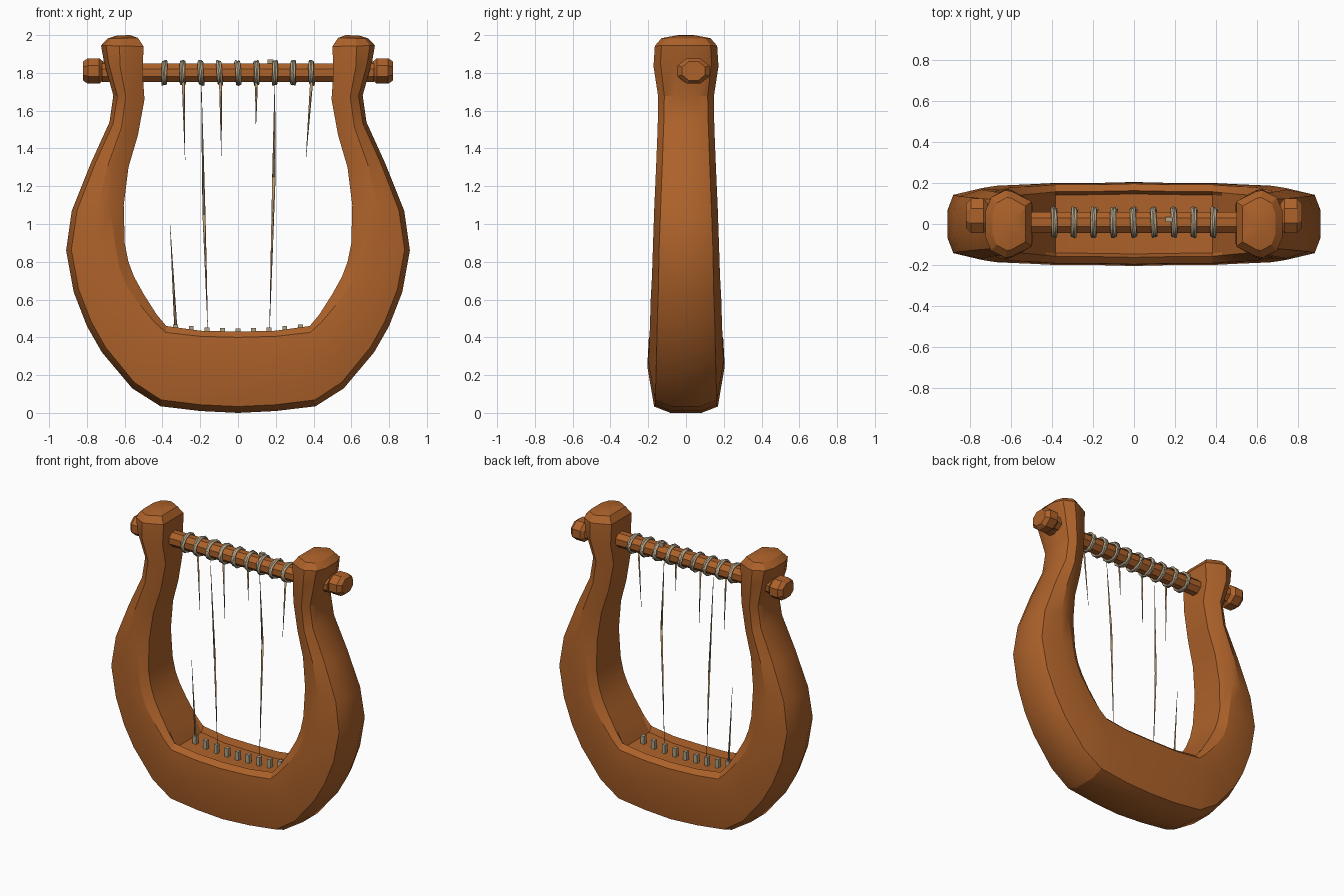
import bpy, bmesh, math
from mathutils import Vector

cube = bpy.data.objects.get("Cube")
if cube:
    bpy.data.objects.remove(cube, do_unlink=True)


def material(name, rgb):
    m = bpy.data.materials.new(name)
    m.use_nodes = True
    m.diffuse_color = (*rgb, 1)
    m.node_tree.nodes["Principled BSDF"].inputs["Base Color"].default_value = (*rgb, 1)
    return m


wood = material("warm wood", (0.42, 0.122, 0.023))
rope = material("pale cord", (0.44, 0.36, 0.24))
gut = material("tan string", (0.50, 0.32, 0.16))


def finish(bm, name, mat, angle=None):
    bmesh.ops.recalc_face_normals(bm, faces=bm.faces)
    mesh = bpy.data.meshes.new(name)
    bm.to_mesh(mesh)
    bm.free()
    mesh.materials.append(mat)
    ob = bpy.data.objects.new(name, mesh)
    bpy.context.collection.objects.link(ob)
    if angle:
        bpy.ops.object.select_all(action='DESELECT')
        ob.select_set(True)
        bpy.context.view_layer.objects.active = ob
        bpy.ops.object.shade_smooth_by_angle(angle=math.radians(angle))


def loft(name, rings, mat, angle=None):
    """Skin closed rings of equal length and cap both ends."""
    bm = bmesh.new()
    vs = [[bm.verts.new(p) for p in r] for r in rings]
    n = len(vs[0])
    for a, b in zip(vs, vs[1:]):
        for i in range(n):
            j = (i + 1) % n
            bm.faces.new((a[i], a[j], b[j], b[i]))
    for r in (vs[0], vs[-1]):
        bm.faces.new(r)
    finish(bm, name, mat, angle)


# Frame stations: inner x z, outer x z, half depth, front shoulder, groove
half = [
    (0, .43, 0, 0, .205, .07, .1),
    (.2, .435, .2, .01, .2, .07, .1),
    (.38, .46, .41, .035, .2, .08, .09),
    (.43, .52, .56, .13, .195, .1, 0),
    (.50, .63, .72, .32, .19, .14, 0),
    (.55, .72, .80, .46, .187, .17, 0),
    (.58, .80, .87, .64, .18, .17, 0),
    (.60, .90, .91, .86, .175, .16, 0),
    (.605, 1.1, .88, 1.07, .168, .27, 0),
    (.58, 1.3, .78, 1.32, .158, .36, 0),
    (.53, 1.47, .68, 1.54, .15, .45, 0),
    (.495, 1.66, .66, 1.68, .147, .5, 0),
    (.505, 1.80, .71, 1.86, .172, .45, 0),
    (.50, 1.94, .725, 1.945, .165, .42, 0),
    (.53, 1.985, .69, 1.982, .13, .42, 0),
    (.57, 2.0, .64, 1.998, .05, .42, 0),
]


def frame_ring(st, side):
    ix, iz, ox, oz, hy, s, g = st
    rim = .82 - .36 * s
    prof = [(g, rim - .08), (0, rim), (s, .96), (.4 + s * .4, 1),
            (.93 - .12 * s, .83 - .1 * s), (1, .4)]
    loop = [(t, -y) for t, y in prof] + [(t, y) for t, y in reversed(prof)]
    return [(side * (ix + (ox - ix) * t), y * hy, iz + (oz - iz) * t) for t, y in loop]


rings = [frame_ring(s, -1) for s in reversed(half[1:])] + [frame_ring(s, 1) for s in half]
loft("frame", rings, wood, 24)


# Crossbar and its end knobs
BAR_Y, BAR_Z = .008, 1.8


def x_ring(x, ry, rz, y, z, n=8):
    return [(x, y + ry * math.cos(math.tau * (i + .5) / n),
             z + rz * math.sin(math.tau * (i + .5) / n)) for i in range(n)]


loft("crossbar", [x_ring(x, .055, .053, BAR_Y, BAR_Z) for x in (-.72, -.3, 0, .3, .72)], wood)
for side, label in ((1, "left"), (-1, "right")):
    steps = ((.66, .06, .055), (.715, .065, .055), (.735, .092, .073),
             (.795, .092, .073), (.82, .065, .055))
    loft(label + "_knob", [x_ring(side * x, ry, rz, .04, 1.81) for x, ry, rz in steps], wood)


def tube(name, pts, radius, mat):
    cu = bpy.data.curves.new(name, 'CURVE')
    cu.dimensions = '3D'
    cu.bevel_depth = radius
    cu.bevel_resolution = 1
    cu.use_fill_caps = True
    sp = cu.splines.new('POLY')
    sp.points.add(len(pts) - 1)
    for p, co in zip(sp.points, pts):
        p.co = (*co, 1)
    sp.use_smooth = True
    cu.materials.append(mat)
    ob = bpy.data.objects.new(name, cu)
    bpy.context.collection.objects.link(ob)


# Cord windings: three tight turns around the crossbar
def winding(i):
    x0 = -.39 + .0975 * i
    pts = []
    for k in range(37):
        a = math.tau * k / 12
        x = x0 + (k / 36 - .5) * .022 + .003 * math.sin(a + i)
        r = .064 + .003 * math.sin(k * 1.7 + i)
        pts.append((x, BAR_Y + 1.06 * r * math.cos(a), BAR_Z + .93 * r * math.sin(a)))
    tube(f"winding_{i + 1}", pts, .0075, rope)


# Short string pegs standing in the groove
def box(name, lo, hi, mat):
    ring = lambda z: [(lo[0], lo[1], z), (hi[0], lo[1], z), (hi[0], hi[1], z), (lo[0], hi[1], z)]
    loft(name, [ring(lo[2]), ring(hi[2])], mat)


for i in range(9):
    winding(i)
    x = (i - 4) * .0825
    top = .447 + .2 * x * x
    box(f"peg_{i + 1}", (x - .013, -.014, top - .08), (x + .013, .014, top), rope)

box("cord_knot", (.155, .01, 1.84), (.187, .035, 1.872), rope)


# Broken strings, tapering to a point at the loose end
def string(name, thick_end, thin_end, r=.008):
    a, b = Vector(thick_end), Vector(thin_end)
    ring = lambda c, q: [(c.x + q, c.y, c.z), (c.x, c.y + q, c.z),
                         (c.x - q, c.y, c.z), (c.x, c.y - q, c.z)]
    loft(name, [ring(a, r), ring(a.lerp(b, .5), r * .6), ring(b, .0008)], gut, 100)


hanging = ((-.29, -.28, 1.34), (-.0925, -.088, 1.36), (.0975, .095, 1.52), (.39, .36, 1.35))
for i, (x, x_end, z) in enumerate(hanging):
    string(f"hanging_string_{i + 1}", (x, -.03, 1.76), (x_end, -.02, z))
string("long_string_upper", (.19, 0, 1.25), (.195, -.04, 1.77), .009)
string("long_string_lower", (.19, 0, 1.25), (.167, 0, .44), .009)
string("middle_string_lower", (-.18, 0, 1.05), (-.16, 0, .44), .008)
string("middle_string_upper", (-.18, 0, 1.05), (-.195, -.03, 1.77), .008)
string("standing_string", (-.33, 0, .46), (-.36, 0, 1.0))
